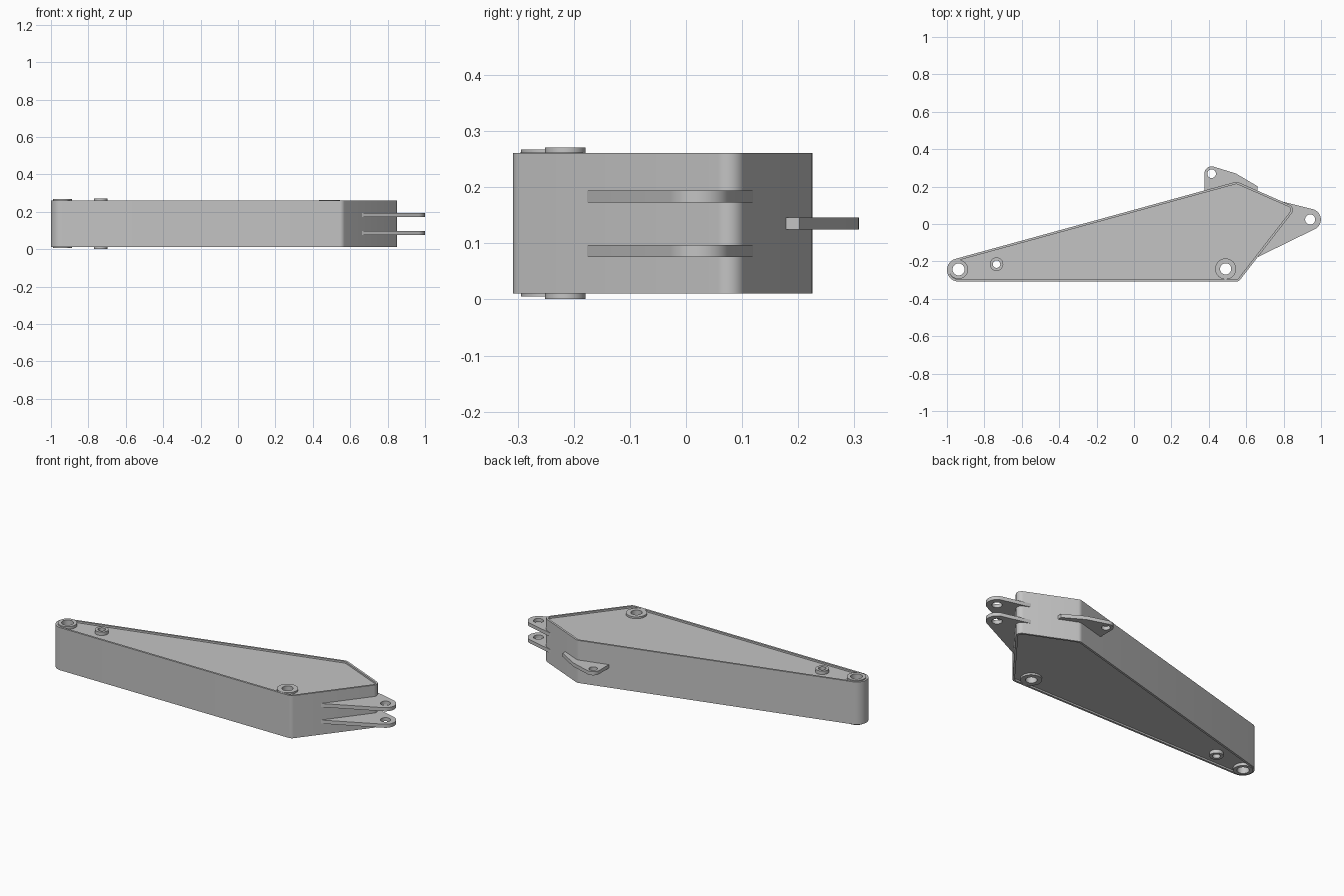
import bpy, bmesh, math
from mathutils import Vector
from mathutils.geometry import convex_hull_2d

if "Cube" in bpy.data.objects:
    bpy.data.objects.remove(bpy.data.objects["Cube"], do_unlink=True)

GREY = (0.55, 0.55, 0.55, 1)
steel = bpy.data.materials.new("grey_steel")
steel.use_nodes = True
steel.diffuse_color = GREY
steel.node_tree.nodes["Principled BSDF"].inputs["Base Color"].default_value = GREY

SEGMENTS = 40


def outline(discs):
    """Taut outline around discs given as (x, y, radius)."""
    pts = []
    for x, y, r in discs:
        count = SEGMENTS if r > 0 else 1
        for i in range(count):
            a = math.tau * i / count
            pts.append(Vector((x + r * math.cos(a), y + r * math.sin(a))))
    return [pts[i] for i in convex_hull_2d(pts)]


def prism(name, discs, z0, z1):
    bm = bmesh.new()
    base = bm.faces.new([bm.verts.new((p.x, p.y, z0)) for p in outline(discs)])
    top = bmesh.ops.extrude_face_region(bm, geom=[base])["geom"]
    bmesh.ops.translate(bm, vec=(0, 0, z1 - z0),
                        verts=[v for v in top if isinstance(v, bmesh.types.BMVert)])
    bmesh.ops.recalc_face_normals(bm, faces=bm.faces)
    mesh = bpy.data.meshes.new(name)
    bm.to_mesh(mesh)
    bm.free()
    mesh.materials.append(steel)
    obj = bpy.data.objects.new(name, mesh)
    bpy.context.collection.objects.link(obj)
    return obj


def part(name, discs, z0, z1, cuts):
    """Prism with further prisms cut away, smooth on its round edges."""
    obj = prism(name, discs, z0, z1)
    bpy.ops.object.select_all(action='DESELECT')
    bpy.context.view_layer.objects.active = obj
    obj.select_set(True)
    for cut in cuts:
        cutter = prism("cutter", *cut)
        cutter.hide_render = True
        mod = obj.modifiers.new("cut", 'BOOLEAN')
        mod.operation = 'DIFFERENCE'
        mod.solver = 'EXACT'
        mod.object = cutter
        bpy.ops.object.modifier_apply(modifier=mod.name)
        bpy.data.objects.remove(cutter, do_unlink=True)
    bpy.ops.object.shade_smooth_by_angle(angle=math.radians(30))
    return obj


def hole(x, y, r):
    return ([(x, y, r)], -0.1, 0.4)


BOTTOM, TOP, RIM, RECESS = 0.011, 0.261, 0.012, 0.01

# Pin positions: name, x, y, boss radius, hole radius, height above rim
pins = [("end", -0.938, -0.243, 0.051, 0.032, 0.006),
        ("link", -0.735, -0.215, 0.036, 0.02, 0.01),
        ("pivot", 0.49, -0.24, 0.056, 0.03, 0.0005)]

# Main arm: tapered box with recessed side plates and pin holes
corners = [(-0.938, -0.246, 0.062), (0.545, -0.278, 0.03),
           (0.818, 0.075, 0.031), (0.547, 0.192, 0.033)]
inner = [(x, y, r - RIM) for x, y, r in corners]
part("arm_body", corners, BOTTOM, TOP,
     [(inner, TOP - RECESS, TOP + 0.1), (inner, BOTTOM - 0.1, BOTTOM + RECESS)]
     + [hole(x, y, r) for _, x, y, _, r, _ in pins])

# Round bosses on both faces
for name, x, y, outer, bore, rise in pins:
    for side, z0, z1 in (("upper", TOP - 0.02, TOP + rise),
                         ("lower", BOTTOM - rise, BOTTOM + 0.02)):
        part(f"{name}_boss_{side}", [(x, y, outer)], z0, z1, [hole(x, y, bore)])

# Pair of lugs at the wide end
lug = [(0.942, 0.024, 0.057), (0.655, -0.18, 0), (0.67, 0.13, 0), (0.76, 0.128, 0)]
for side, z in (("lower", 0.0865), ("upper", 0.1835)):
    part(f"end_lug_{side}", lug, z - 0.0105, z + 0.0105, [hole(0.942, 0.024, 0.027)])

# Single lug on the long rear edge
rear = [(0.415, 0.269, 0.039), (0.376, 0.18, 0), (0.545, 0.27, 0),
        (0.66, 0.202, 0), (0.66, 0.17, 0), (0.45, 0.18, 0)]
part("rear_lug", rear, 0.125, 0.146, [hole(0.415, 0.269, 0.023)])
